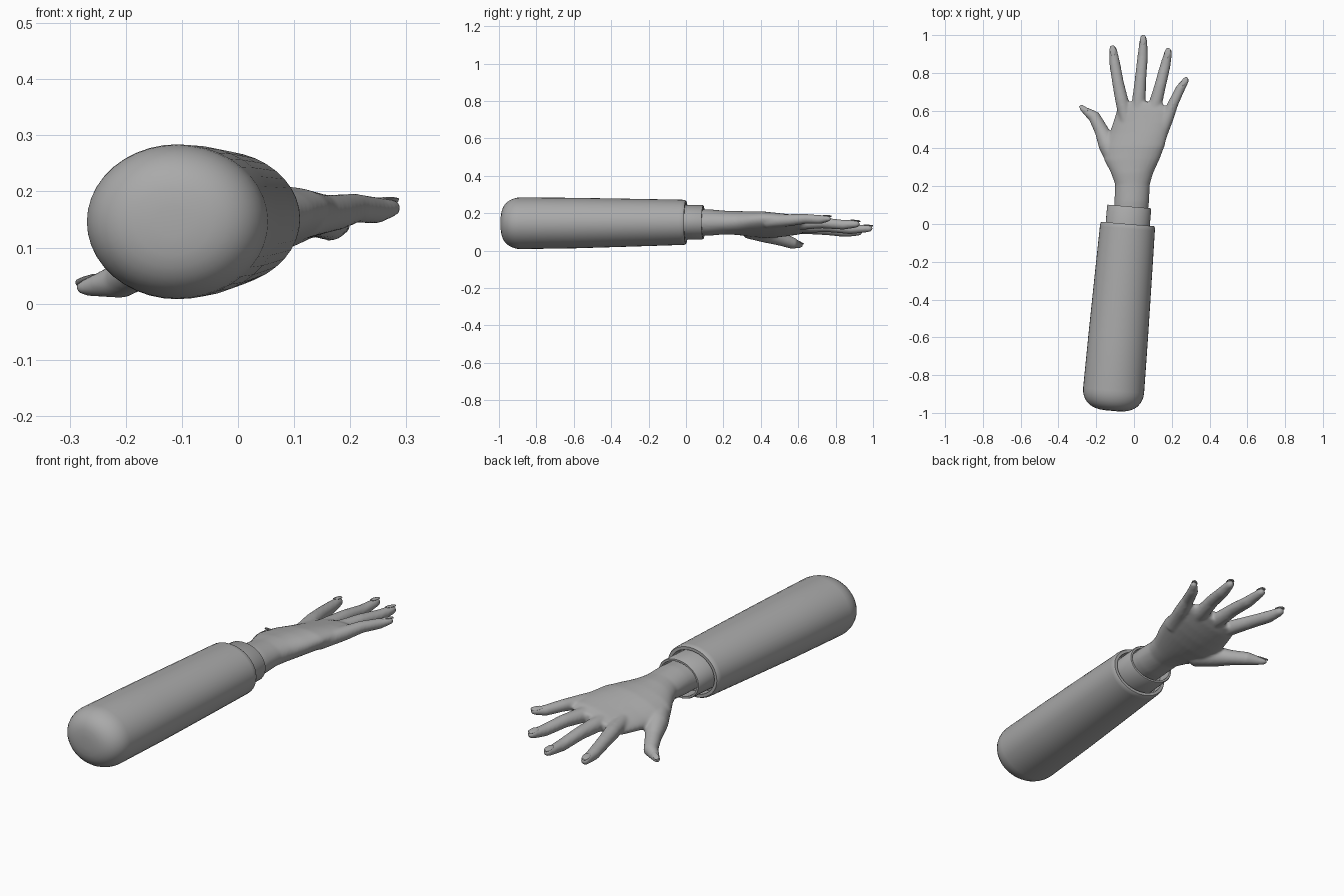
import bpy, bmesh, math
from mathutils import Vector

if "Cube" in bpy.data.objects:
    bpy.data.objects.remove(bpy.data.objects["Cube"])

grey = bpy.data.materials.new("plain grey")
grey.diffuse_color = (0.4, 0.4, 0.4, 1)
grey.use_nodes = True
grey.node_tree.nodes["Principled BSDF"].inputs["Base Color"].default_value = grey.diffuse_color


def add_loft(bm, stations, dirs, n):
    """Skin elliptical rings (x, y, z, half width, half height, roll degrees)."""
    rings = []
    for (x, y, z, rx, rz, roll), d in zip(stations, dirs):
        side = Vector((d.y, -d.x, 0)).normalized()
        up = side.cross(d).normalized()
        r = math.radians(roll)
        u = side * math.cos(r) + up * math.sin(r)
        v = up * math.cos(r) - side * math.sin(r)
        rings.append([bm.verts.new(Vector((x, y, z)) + u * rx * math.cos(a) + v * rz * math.sin(a))
                      for a in (2 * math.pi * i / n for i in range(n))])
    for a, b in zip(rings, rings[1:]):
        for i in range(n):
            j = (i + 1) % n
            bm.faces.new((a[i], a[j], b[j], b[i]))
    bm.faces.new(rings[0][::-1])
    bm.faces.new(rings[-1])


def finish(name, bm):
    bmesh.ops.recalc_face_normals(bm, faces=bm.faces)
    me = bpy.data.meshes.new(name)
    bm.to_mesh(me)
    bm.free()
    me.materials.append(grey)
    ob = bpy.data.objects.new(name, me)
    bpy.context.collection.objects.link(ob)
    return ob


def smooth(ob, angle):
    bpy.ops.object.select_all(action='DESELECT')
    ob.select_set(True)
    bpy.context.view_layer.objects.active = ob
    bpy.ops.object.shade_smooth_by_angle(angle=math.radians(angle))


# Forearm axis, slightly turned towards +x
AXIS = Vector((0.085, 1, 0)).normalized()


def tube(name, profile, n=40):
    """Profile of (distance along axis, half width, half height, centre z)."""
    st = [(-0.033 + AXIS.x * t, AXIS.y * t, z, rx, rz, 0) for t, rx, rz, z in profile]
    bm = bmesh.new()
    add_loft(bm, st, [AXIS] * len(st), n)
    smooth(finish(name, bm), 35)


# Sleeve: rounded closed end, long taper, rolled rim and inner wall
sleeve = []
for i in range(9):
    a = math.radians(4 + 86 * i / 8)
    k = math.sin(a) ** 0.62
    sleeve.append((-0.885 - 0.108 * math.cos(a), 0.162 * k, 0.138 * k, 0.146))
sleeve += [(-0.6, 0.158, 0.135, 0.147), (-0.3, 0.152, 0.128, 0.149),
           (-0.025, 0.146, 0.121, 0.151), (-0.008, 0.145, 0.120, 0.151),
           (0.0, 0.140, 0.115, 0.151), (0.0, 0.126, 0.101, 0.151),
           (-0.04, 0.123, 0.098, 0.151)]
tube("sleeve", sleeve)

# Shirt cuff: thin open ring
tube("cuff", [(-0.05, 0.117, 0.092, 0.152), (0.088, 0.117, 0.092, 0.152),
              (0.093, 0.114, 0.089, 0.152), (0.093, 0.105, 0.080, 0.152),
              (0.02, 0.103, 0.078, 0.152)])

# Hand: wrist and palm, tilted so the little-finger side is higher
hand = bmesh.new()
Y = Vector((0, 1, 0))
palm = [(-0.022, 0.00, 0.150, 0.088, 0.070, 0), (-0.012, 0.12, 0.150, 0.092, 0.071, 0),
        (-0.008, 0.21, 0.150, 0.092, 0.063, 2), (-0.010, 0.27, 0.148, 0.112, 0.064, 5),
        (-0.012, 0.34, 0.142, 0.148, 0.064, 10), (0.000, 0.41, 0.138, 0.165, 0.063, 13),
        (0.024, 0.48, 0.136, 0.158, 0.056, 14), (0.040, 0.54, 0.136, 0.154, 0.048, 14),
        (0.046, 0.60, 0.136, 0.142, 0.039, 14), (0.040, 0.645, 0.134, 0.110, 0.026, 12)]
add_loft(hand, palm, [Y] * len(palm), 32)

# Digits: centre line points with half width; ends are rounded off
digits = {
    "index": ([(-0.035, 0.52, 0.125), (-0.066, 0.66, 0.120), (-0.085, 0.75, 0.112),
               (-0.102, 0.85, 0.100), (-0.113, 0.943, 0.098)], [.036, .035, .031, .029, .021], 8),
    "middle": ([(0.022, 0.52, 0.135), (0.026, 0.66, 0.130), (0.034, 0.76, 0.128),
                (0.045, 0.88, 0.114), (0.051, 0.999, 0.118)], [.037, .036, .031, .028, .020], 8),
    "ring": ([(0.075, 0.50, 0.145), (0.112, 0.63, 0.146), (0.138, 0.73, 0.148),
              (0.166, 0.84, 0.138), (0.186, 0.930, 0.143)], [.037, .036, .031, .028, .021], 10),
    "little": ([(0.120, 0.43, 0.155), (0.176, 0.56, 0.163), (0.208, 0.64, 0.170),
                (0.247, 0.72, 0.166), (0.284, 0.774, 0.172)], [.040, .034, .028, .025, .018], 14),
    "thumb": ([(-0.085, 0.33, 0.120), (-0.138, 0.42, 0.092), (-0.172, 0.495, 0.064),
               (-0.212, 0.57, 0.040), (-0.287, 0.620, 0.026)], [.058, .052, .038, .033, .017], -20),
}
nails = bmesh.new()
for pts, radii, roll in digits.values():
    P = [Vector(p) for p in pts]
    end = (P[-1] - P[-2]).normalized()
    tip = P[-1]
    P[-1] = tip - end * 0.022
    P += [tip - end * 0.008, tip]
    R = radii + [radii[-1] * 0.8, radii[-1] * 0.3]
    dirs = [(P[min(i + 1, len(P) - 1)] - P[max(i - 1, 0)]).normalized() for i in range(len(P))]
    add_loft(hand, [(*p, r, r * 0.95, roll) for p, r in zip(P, R)], dirs, 16)
    # Nail: small flattened shell on the back of the fingertip
    a, b = tip - end * 0.050, tip + end * 0.001
    side = Vector((end.y, -end.x, 0)).normalized()
    t = math.radians(roll)
    up = side.cross(end) * math.cos(t) - side * math.sin(t)
    w = radii[-1]
    nail = []
    for k, wide, lift in ((0, .35, 1.0), (.2, .72, .98), (.6, .78, .84), (.9, .6, .72), (1, .3, .66)):
        nail.append((*(a.lerp(b, k) + up * w * lift), w * wide, 0.004, roll))
    add_loft(nails, nail, [end] * 5, 12)

# Fuse palm and digits into one smooth skin
skin = finish("hand", hand)
rm = skin.modifiers.new("fuse", 'REMESH')
rm.mode = 'VOXEL'
rm.voxel_size = 0.007
rm.use_smooth_shade = True
sm = skin.modifiers.new("soften", 'SMOOTH')
sm.factor = 0.5
sm.iterations = 7
smooth(finish("fingernails", nails), 50)
